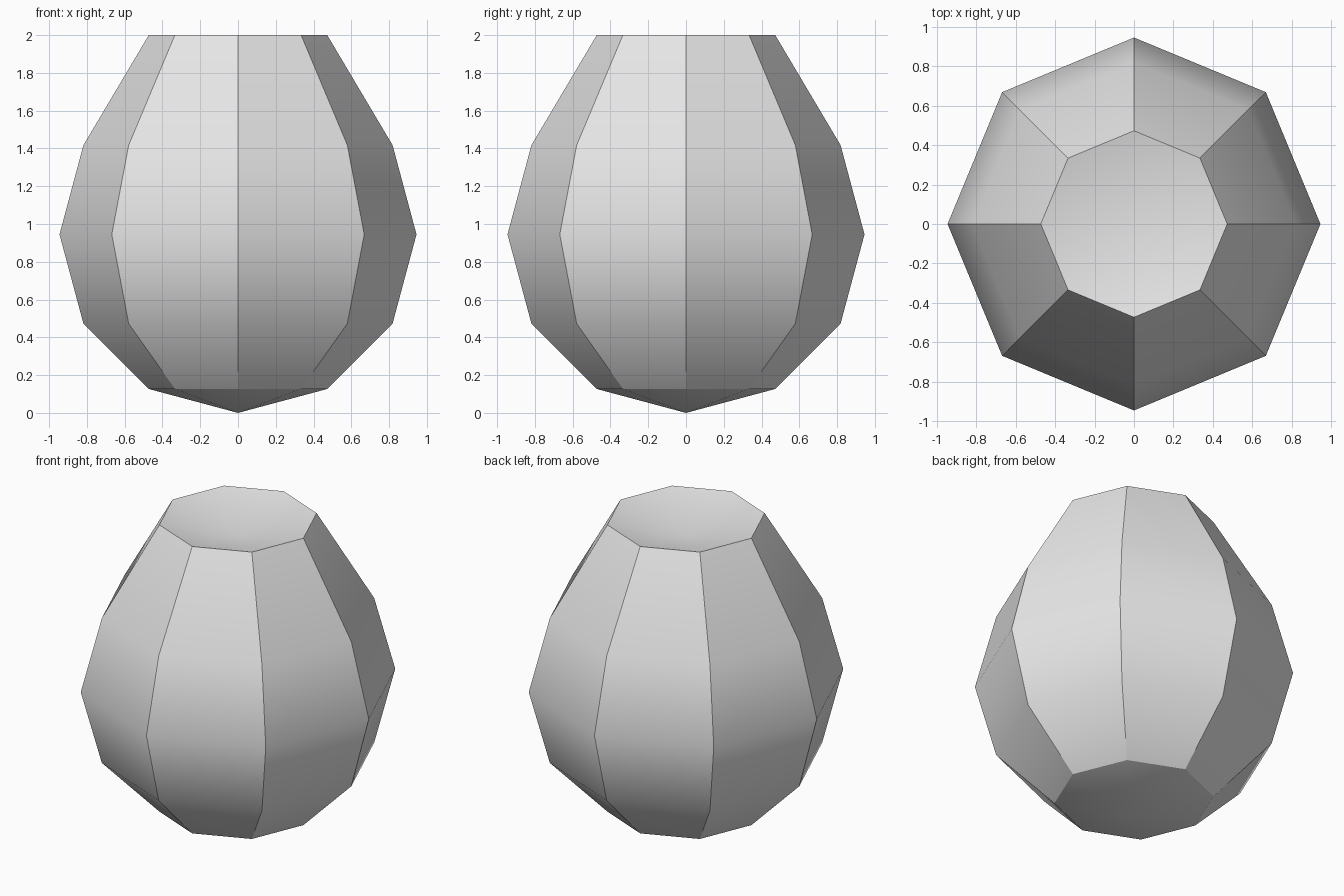
import bpy
import bmesh
from math import cos, sin, pi

cube = bpy.data.objects.get("Cube")
if cube:
    bpy.data.objects.remove(cube, do_unlink=True)

SIDES = 8
RADIUS = 0.945

# Plain grey material
grey = bpy.data.materials.new("light grey")
grey.use_nodes = True
colour = (0.8, 0.8, 0.8, 1)
grey.diffuse_color = colour
grey.node_tree.nodes["Principled BSDF"].inputs["Base Color"].default_value = colour

# Sphere profile from the bottom up, with the top ring stretched upward
profile = [(RADIUS * sin(pi * i / 6), RADIUS * (1 - cos(pi * i / 6))) for i in range(1, 6)]
profile[-1] = (profile[-1][0], 2.0)

bm = bmesh.new()
rings = [[bm.verts.new((r * cos(2 * pi * k / SIDES), r * sin(2 * pi * k / SIDES), z))
          for k in range(SIDES)] for r, z in profile]
bottom_tip = bm.verts.new((0, 0, 0))
top_dip = bm.verts.new((0, 0, 2 * RADIUS))

for k in range(SIDES):
    n = (k + 1) % SIDES
    # Side panels
    for low, high in zip(rings, rings[1:]):
        bm.faces.new((low[k], low[n], high[n], high[k]))
    # Pointed base and shallow sunken top
    bm.faces.new((bottom_tip, rings[0][n], rings[0][k]))
    bm.faces.new((top_dip, rings[-1][k], rings[-1][n]))

# Smooth along each panel, crisp between panels and around both end rims
for face in bm.faces:
    face.smooth = True
for k in range(SIDES):
    n = (k + 1) % SIDES
    for low, high in zip(rings, rings[1:]):
        bm.edges.get((low[k], high[k])).smooth = False
    for rim in (rings[0], rings[-1]):
        bm.edges.get((rim[k], rim[n])).smooth = False

mesh = bpy.data.meshes.new("faceted_body")
bm.to_mesh(mesh)
bm.free()
mesh.materials.append(grey)
body = bpy.data.objects.new("faceted_body", mesh)
bpy.context.collection.objects.link(body)
